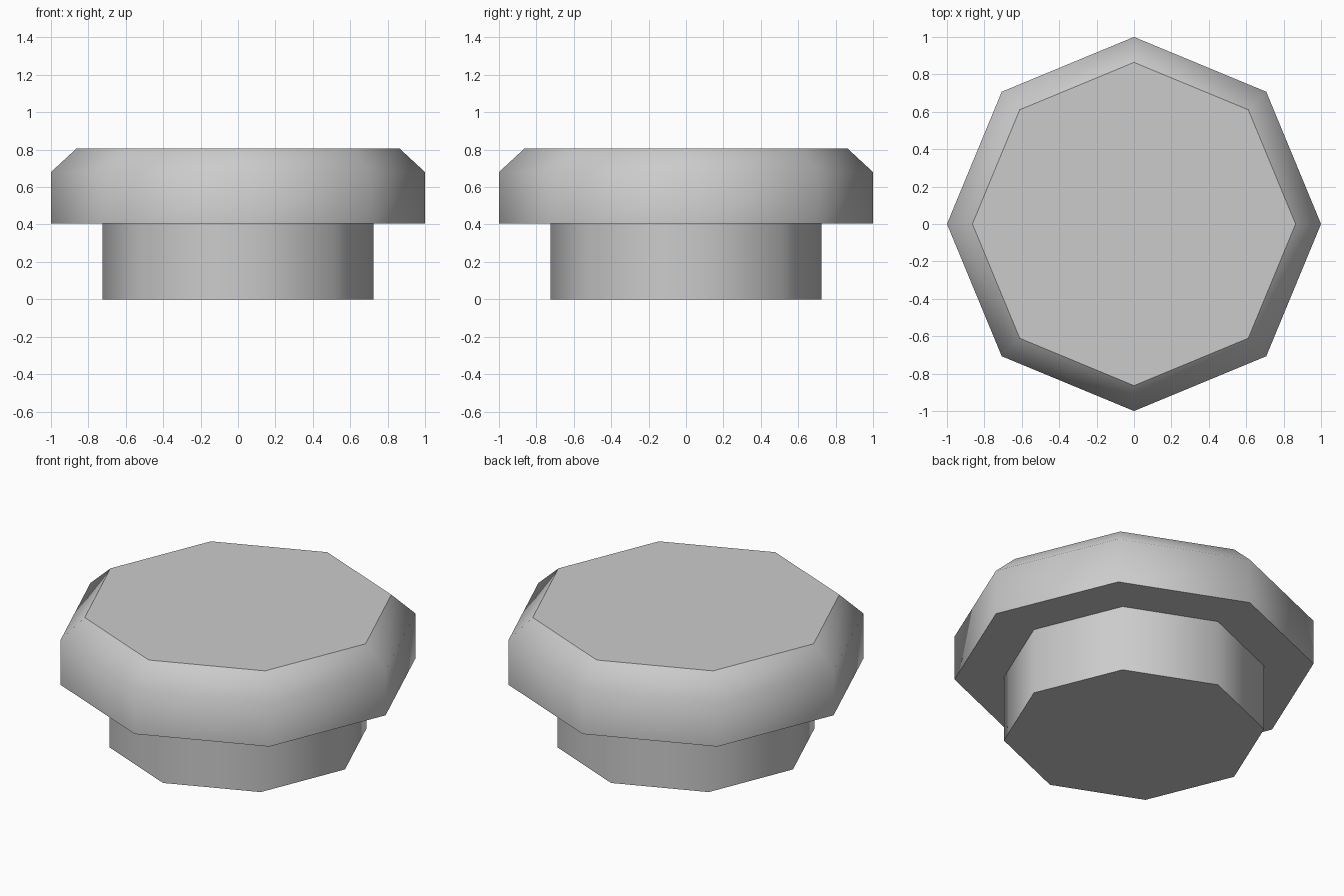
import bpy
import bmesh
from math import cos, sin, pi

if "Cube" in bpy.data.objects:
    bpy.data.objects.remove(bpy.data.objects["Cube"])

SIDES = 8
# Radius and height: stem, overhang, cap wall, chamfered rim
PROFILE = [(0.725, 0.0), (0.725, 0.405), (1.0, 0.405), (1.0, 0.68), (0.864, 0.806)]


def lathe(name, profile, sides):
    bm = bmesh.new()
    rings = [[bm.verts.new((r * cos(2 * pi * i / sides), r * sin(2 * pi * i / sides), z))
              for i in range(sides)] for r, z in profile]
    for low, high in zip(rings, rings[1:]):
        for i in range(sides):
            j = (i + 1) % sides
            bm.faces.new((low[i], low[j], high[j], high[i]))
    bm.faces.new(rings[0][::-1])
    bm.faces.new(rings[-1])
    bm.normal_update()

    # Rounded shading around the sides, crisp edges on the level faces
    for face in bm.faces:
        face.smooth = True
        if abs(face.normal.z) > 0.99:
            for edge in face.edges:
                if any(abs(f.normal.z) < 0.99 for f in edge.link_faces):
                    edge.smooth = False

    mesh = bpy.data.meshes.new(name)
    bm.to_mesh(mesh)
    bm.free()
    obj = bpy.data.objects.new(name, mesh)
    bpy.context.collection.objects.link(obj)
    return obj


# Octagonal stem and chamfered cap in one closed body
lathe("octagonal_button", PROFILE, SIDES)
